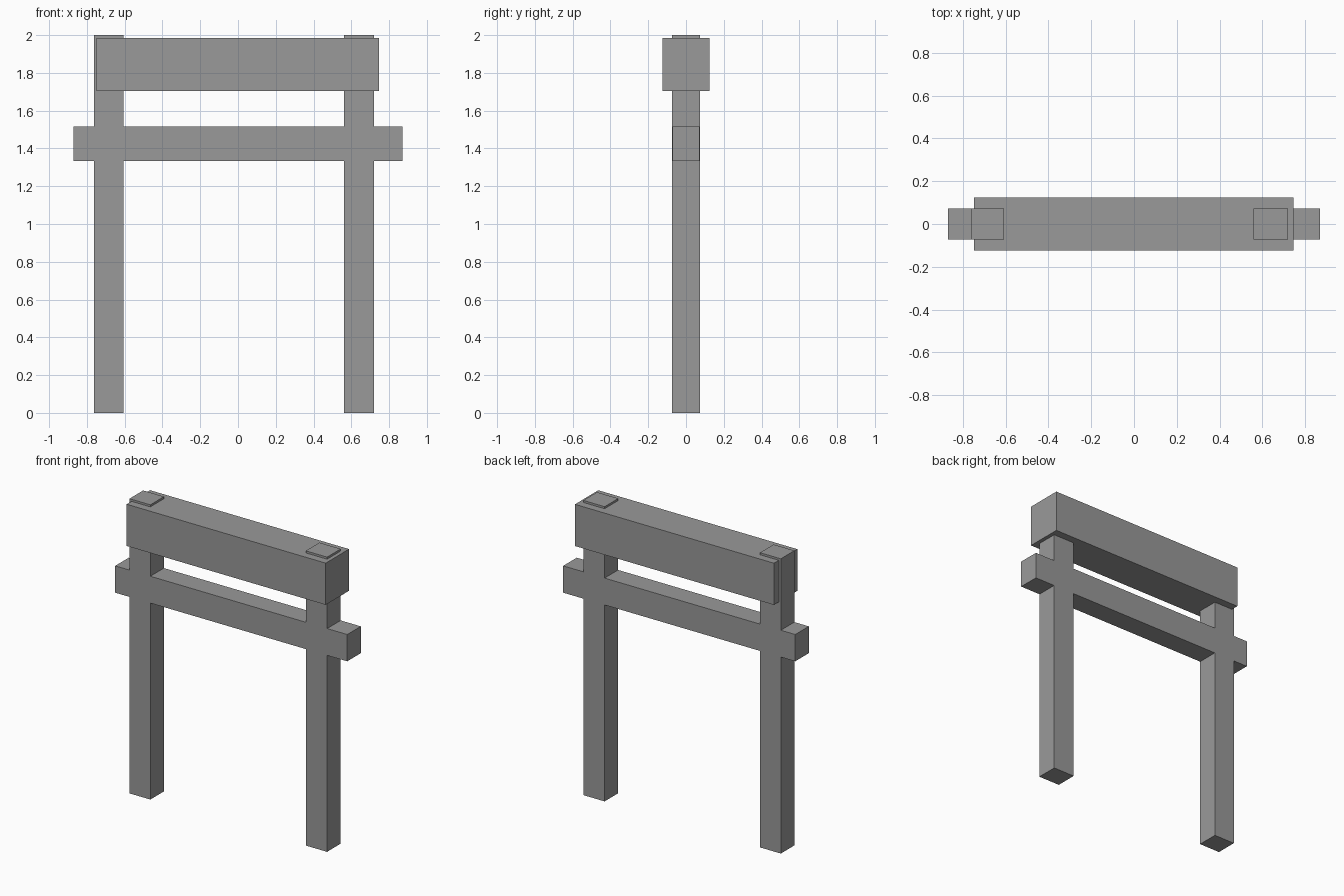
import bpy
from mathutils import Vector

# Remove the default cube
cube = bpy.data.objects.get("Cube")
if cube:
    bpy.data.objects.remove(cube, do_unlink=True)

# Single flat colour
grey = bpy.data.materials.new("plain grey")
grey.use_nodes = True
colour = (0.32, 0.32, 0.32, 1)
grey.diffuse_color = colour
grey.node_tree.nodes["Principled BSDF"].inputs["Base Color"].default_value = colour


def block(name, low, high):
    """Flat-faced box between two opposite corners."""
    low, high = Vector(low), Vector(high)
    bpy.ops.mesh.primitive_cube_add(size=1, location=(low + high) / 2)
    part = bpy.context.object
    part.name = name
    part.scale = high - low
    bpy.ops.object.transform_apply(location=False, rotation=False, scale=True)
    part.data.materials.append(grey)
    return part


# Two posts, slightly off centre
depth = 0.073
for name, x1, x2 in (("right_post", -0.763, -0.607), ("left_post", 0.56, 0.72)):
    block(name, (x1, -depth, 0), (x2, depth, 2))

# Lower tie beam, a hair thinner than the posts it passes through
tie = depth - 0.0005
block("tie_beam", (-0.871, -tie, 1.333), (0.871, tie, 1.515))

# Thick lintel, with the post ends showing through its top and right end
block("lintel", (-0.748, -0.125, 1.703), (0.746, 0.125, 1.986))
